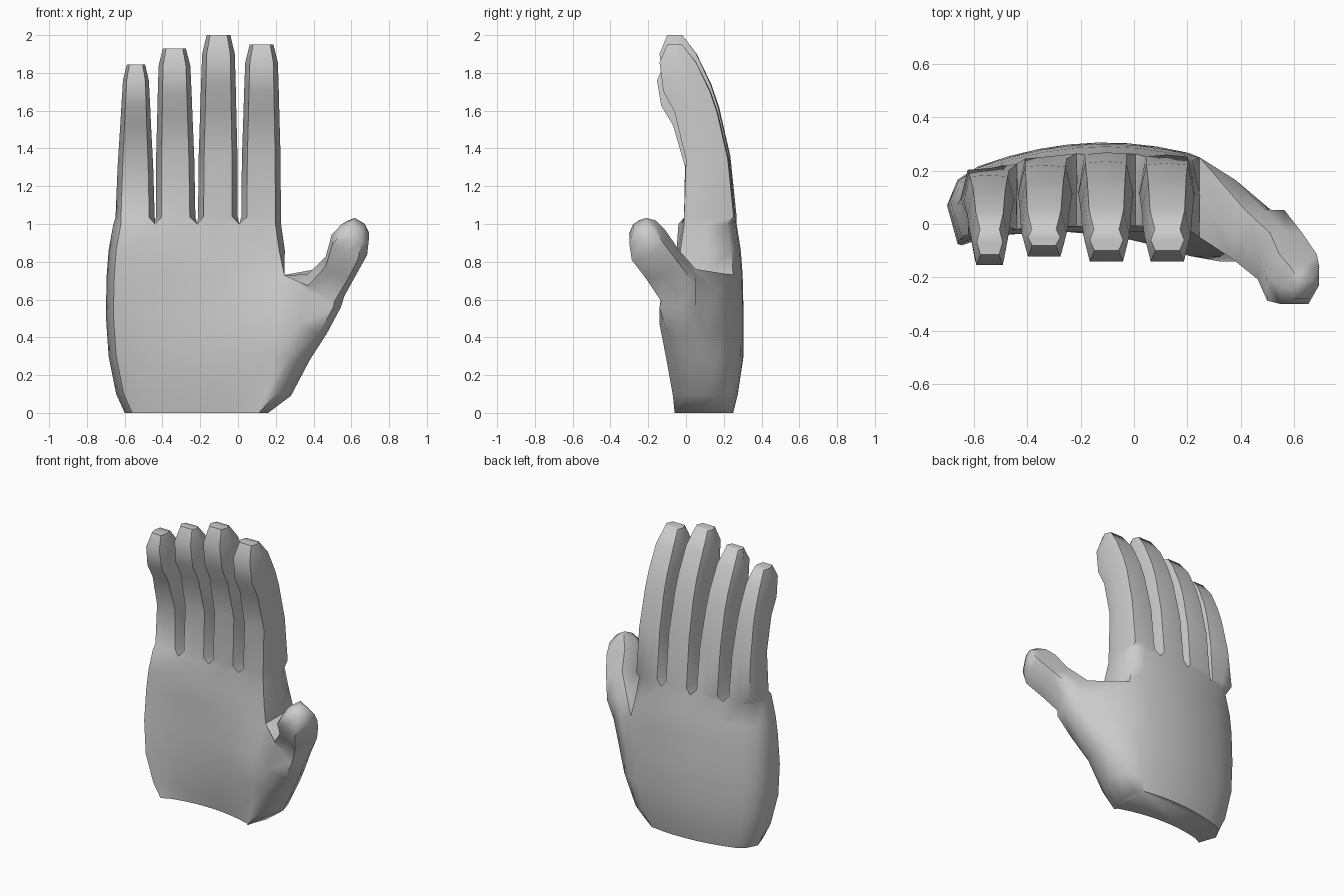
import bpy, bmesh, math
from mathutils import Vector

if "Cube" in bpy.data.objects:
    bpy.data.objects.remove(bpy.data.objects["Cube"])

bm = bmesh.new()


def bridge(a, b):
    for i in range(len(a)):
        j = (i + 1) % len(a)
        bm.faces.new((a[i], a[j], b[j], b[i]))


def palm_row(z, xl, xw, yfl, yfm, yfw, yb, thumb=None):
    """Columns 0-8 span the palm, 9-10 the thumb root. Returns front, back, mid verts."""
    f, b = [], []
    for c in range(9):
        u = c / 4 - 1
        x = xl + (xw - xl) * c / 8
        xi = x + (0.04 if c == 0 else 0) - (0.03 if c == 8 and not thumb else 0)
        yf = yfm + (yfw - yfl) / 2 * u + ((yfw + yfl) / 2 - yfm) * u * u
        f.append(Vector((xi, yf, z)))
        b.append(Vector((xi, yb - 0.4 * (x + 0.11) ** 2, z)))
    if thumb:
        xt, zt, yft, ybt = thumb
        f10, b10 = Vector((xt - 0.04, yft, zt)), Vector((xt - 0.03, ybt, zt))
        f += [(f[8] + f10) / 2 - Vector((0, 0.03, 0)), f10]
        b += [(b[8] + b10) / 2 + Vector((0, 0.015, 0)), b10]
    mid = {}
    for c in ([0, 8, 10] if thumb else [0, 2, 4, 6, 8]):
        m = f[c].lerp(b[c], 0.6 if c == 0 else 0.5)
        m.x = {0: xl, 8: xw, 10: xt if thumb else 0}.get(c, m.x)
        mid[c] = m
    return f, b, mid


class Row:
    """Creates vertices only where they are used."""
    def __init__(self, *args):
        self.p = palm_row(*args)
        self.v = {}

    def get(self, side, c):
        if (side, c) not in self.v:
            self.v[side, c] = bm.verts.new(self.p[side][c])
        return self.v[side, c]

    def loop(self, a, b):
        return ([self.get(0, c) for c in range(a, b + 1)] + [self.get(2, b)]
                + [self.get(1, c) for c in range(b, a - 1, -1)] + [self.get(2, a)])


def ring(c, w, f, b):
    """Eight-sided ring; w = half width vector, f and b = offsets to front and back."""
    pts = [f - w * .72, f, f + w * .72, (f + b) / 2 + w,
           b + w * .75, b + b * .03, b - w * .75, (f + b) / 2 - w]
    return [bm.verts.new(c + p) for p in pts]


def branch(start, rings):
    for r in rings:
        bridge(start, r)
        start = r
    bm.faces.new(start)


# Palm from the wrist up to the thumb split
lower = [Row(0, -.60, .10, -.04, .02, -.04, .25, (.16, 0, -.02, .18)),
         Row(.10, -.645, .15, -.055, 0, -.07, .275, (.28, .09, -.01, .19)),
         Row(.30, -.685, .19, -.08, -.03, -.10, .305, (.38, .28, -.05, .17)),
         Row(.52, -.70, .21, -.075, -.03, -.12, .305, (.47, .42, -.10, .10)),
         Row(.73, -.695, .245, -.06, -.03, -.05, .30, (.545, .56, -.14, .05))]
for a, b in zip(lower, lower[1:]):
    bridge(a.loop(0, 10), b.loop(0, 10))
bm.faces.new(lower[0].loop(0, 10))

# Upper palm to the knuckles
upper = [Row(.86, -.685, .248, -.05, -.03, -.03, .29),
         Row(1.0, -.66, .228, -.04, -.01, -.01, .268)]
bridge(lower[-1].loop(0, 8), upper[0].loop(0, 8))
bridge(upper[0].loop(0, 8), upper[1].loop(0, 8))

# Fingers: base x, tip x, top z, taper, back depth scale, front shift
fingers = [(-.545, -.54, 1.845, .77, .78, -.015), (-.33, -.337, 1.93, .97, .94, .02),
           (-.107, -.103, 2.0, 1.0, 1.0, 0), (.122, .125, 1.95, 1.0, .97, 0)]
profile = [(.04, .97, -.01, .26), (.36, .95, 0, .228), (.62, .88, -.06, .17),
           (.74, .85, -.12, .13), (.90, .80, -.14, .055), (1, .58, -.10, -.02)]
for i, (x0, x1, top, taper, depth, shift) in enumerate(fingers):
    rings = []
    for t, w, f, b in profile:
        half = .108 * w * (1 + (taper - 1) * t)
        back = b * depth if b > 0 else b
        rings.append(ring(Vector((x0 + (x1 - x0) * t, 0, 1 + t * (top - 1))),
                          Vector((half, 0, 0)), Vector((0, f + shift * t, 0)),
                          Vector((0, back, 0))))
    branch(upper[1].loop(2 * i, 2 * i + 2), rings)

# Thumb: tilted rings leaving the side of the palm
W, D = Vector((.85, 0, -.5)), Vector((.24, .87, .41))
thumb = [((.465, -.04, .675), .115, .105), ((.545, -.12, .78), .095, .10),
         ((.59, -.20, .89), .11, .10), ((.62, -.23, .955), .085, .08),
         ((.635, -.245, 1.0), .042, .04)]
branch(lower[-1].loop(8, 10), [ring(Vector(c), W * w, -D * d, D * d) for c, w, d in thumb])

bmesh.ops.recalc_face_normals(bm, faces=bm.faces)
mesh = bpy.data.meshes.new("hand")
bm.to_mesh(mesh)
bm.free()
hand = bpy.data.objects.new("hand", mesh)
bpy.context.collection.objects.link(hand)
bpy.context.view_layer.objects.active = hand
hand.select_set(True)
bpy.ops.object.shade_smooth_by_angle(angle=math.radians(60))
